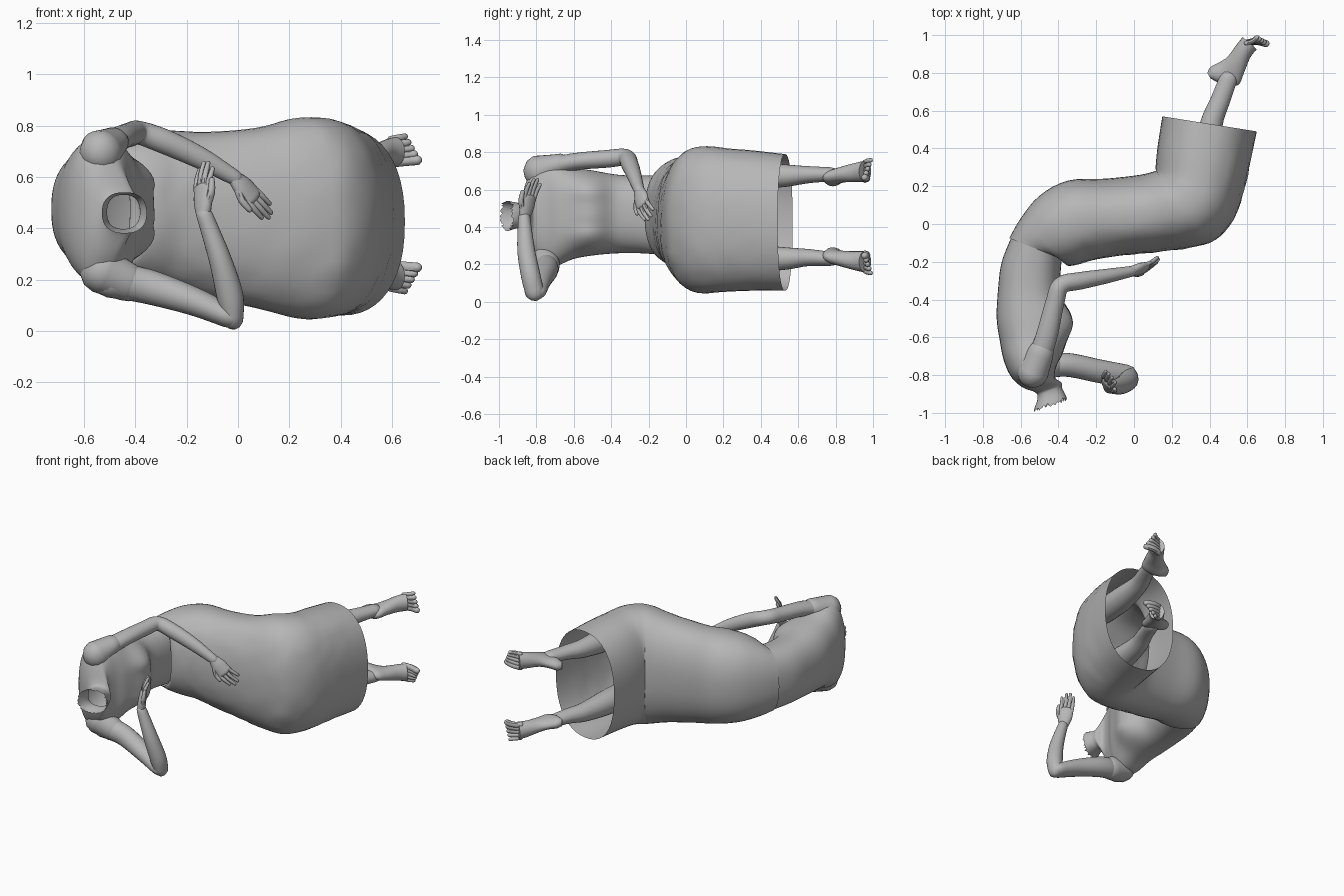
import bpy, bmesh, math, random
from mathutils import Vector as V, noise

if "Cube" in bpy.data.objects:
    bpy.data.objects.remove(bpy.data.objects["Cube"])

random.seed(4)
grey = bpy.data.materials.new("plain_grey")
grey.diffuse_color = (0.47, 0.47, 0.47, 1)
grey.use_nodes = True
grey.node_tree.nodes["Principled BSDF"].inputs["Base Color"].default_value = grey.diffuse_color
UP = V((0, 0, 1))


def spline(rows, steps):
    """Catmull-Rom interpolation of rows of numbers."""
    out, n = [], len(rows)
    for i in range(n - 1):
        p = [rows[min(max(i + k, 0), n - 1)] for k in (-1, 0, 1, 2)]
        for s in range(steps):
            t = s / steps
            out.append([0.5 * (2 * b + (c - a) * t + (2 * a - 5 * b + 4 * c - d) * t * t
                               + (3 * b - a - 3 * c + d) * t ** 3) for a, b, c, d in zip(*p)])
    out.append(list(rows[-1]))
    return out


def loft(bm, rings, n=24, power=2.0, caps=(True, True)):
    """Skin super-elliptical rings given as (centre, half-axis, half-axis)."""
    loops = []
    for c, u, v in rings:
        loop = []
        for k in range(n):
            a = 2 * math.pi * k / n
            ca, sa = math.cos(a), math.sin(a)
            loop.append(bm.verts.new(c + u * math.copysign(abs(ca) ** (2 / power), ca)
                                     + v * math.copysign(abs(sa) ** (2 / power), sa)))
        loops.append(loop)
    for a, b in zip(loops, loops[1:]):
        for k in range(n):
            bm.faces.new((a[k], a[(k + 1) % n], b[(k + 1) % n], b[k]))
    if caps[0]:
        bm.faces.new(loops[0][::-1])
    if caps[1]:
        bm.faces.new(loops[-1])
    return loops


def slabs(rows, steps=4):
    """Rows: back x, back y, front x, front y, low z, high z."""
    rings = []
    for bx, by, fx, fy, lo, hi in spline(rows, steps):
        rings.append((V(((bx + fx) / 2, (by + fy) / 2, (lo + hi) / 2)),
                      V(((fx - bx) / 2, (fy - by) / 2, 0)), UP * (hi - lo) / 2))
    return rings


def tube(rows, hint=UP, steps=5):
    """Rows: x, y, z, half-width along hint, half-thickness; rounded ends."""
    pts = spline(rows, steps)
    cs = [V(p[:3]) for p in pts]
    rings = []
    for i, p in enumerate(pts):
        t = (cs[min(i + 1, len(cs) - 1)] - cs[max(i - 1, 0)]).normalized()
        u = (hint - t * hint.dot(t)).normalized()
        ring = (cs[i], u * p[3], t.cross(u) * p[4])
        if i in (0, len(pts) - 1):
            sign = -1 if i == 0 else 1
            dome = [(cs[i] + t * sign * p[4] * math.sin(a), ring[1] * math.cos(a),
                     ring[2] * math.cos(a)) for a in (0.5, 1.0, 1.4)]
            rings += dome[::-1] + [ring] if i == 0 else [ring] + dome
        else:
            rings.append(ring)
    return rings


def finish(name, bm):
    bmesh.ops.recalc_face_normals(bm, faces=bm.faces)
    me = bpy.data.meshes.new(name)
    bm.to_mesh(me)
    bm.free()
    ob = bpy.data.objects.new(name, me)
    bpy.context.collection.objects.link(ob)
    me.materials.append(grey)
    bpy.ops.object.select_all(action='DESELECT')
    ob.select_set(True)
    bpy.context.view_layer.objects.active = ob
    bpy.ops.object.shade_smooth_by_angle(angle=math.radians(45))
    return ob


def part(name, rings, **kw):
    bm = bmesh.new()
    loft(bm, rings, **kw)
    return finish(name, bm)


# Skirt: hips, bent knees and open hem in one shell, lightly rumpled in front
bm = bmesh.new()
loft(bm, slabs([
    (-.66, -.075, -.37, -.19, .245, .685), (-.60, .03, -.355, -.22, .22, .72),
    (-.50, .15, -.30, -.215, .19, .76), (-.35, .23, -.22, -.19, .165, .78),
    (-.15, .24, -.10, -.17, .13, .775), (.03, .26, .10, -.15, .09, .79),
    (.11, .28, .30, -.125, .055, .825), (.115, .285, .43, -.085, .045, .832),
    (.115, .29, .525, .02, .05, .83), (.115, .31, .575, .15, .055, .82),
    (.125, .41, .61, .30, .06, .81), (.15, .57, .65, .49, .06, .79)]),
    n=48, power=2.3, caps=(False, False))
bm.normal_update()
for v in bm.verts:
    if v.co.y < 0 and v.co.x > -.3 or v.co.x > .45 and v.co.y < .4:
        v.co += v.normal * .005 * noise.noise(v.co * 14)
finish("skirt", bm)

# Torso flowing into shoulders and a ragged open neck, with a swelling for the bust
bm = bmesh.new()
loops = loft(bm, slabs([
    (-.64, -.05, -.38, -.16, .25, .68), (-.70, -.20, -.39, -.28, .26, .675),
    (-.72, -.35, -.39, -.38, .26, .68), (-.727, -.50, -.365, -.47, .25, .70),
    (-.71, -.62, -.37, -.58, .23, .72), (-.69, -.72, -.38, -.68, .19, .75),
    (-.65, -.81, -.41, -.75, .19, .755), (-.59, -.865, -.42, -.81, .28, .67),
    (-.525, -.89, -.385, -.84, .385, .55), (-.51, -.92, -.38, -.87, .395, .53),
    (-.53, -.985, -.355, -.92, .38, .54)], 5),
    n=56, power=2.4, caps=(False, False))
for v in bm.verts:
    if v.co.x > -.5:
        g = max(math.exp(-((v.co.y + .53) / .1) ** 2 - ((v.co.z - z) / .095) ** 2)
                for z in (.36, .47, .59))
        dip = 1 - .25 * math.exp(-((v.co.z - .475) / .04) ** 2)
        v.co.x += .053 * g * dip * min(1, (v.co.x + .5) / .08)
for i, v in enumerate(loops[-1]):
    v.co.y += random.uniform(-.014, .004) + (.006 if i % 2 else -.006)
finish("torso", bm)

# Arms and short sleeves
part("upper_arm_and_forearm", tube([
    (-.54, -.80, .69, .06, .06), (-.47, -.62, .745, .047, .058),
    (-.42, -.42, .765, .047, .05), (-.385, -.325, .772, .046, .047),
    (-.28, -.30, .735, .048, .046), (-.14, -.275, .67, .042, .038),
    (-.01, -.25, .595, .03, .028)]))
part("upper_sleeve", tube([(-.535, -.785, .695, .09, .083), (-.495, -.685, .732, .06, .07)]))
part("lower_arm", tube([
    (-.50, -.76, .20, .07, .065), (-.36, -.745, .175, .068, .063),
    (-.18, -.78, .118, .056, .062), (-.04, -.805, .058, .045, .06)]))
part("lower_forearm", tube([
    (-.02, -.81, .055, .042, .05), (-.032, -.83, .14, .052, .052),
    (-.07, -.855, .28, .044, .047), (-.13, -.865, .45, .032, .032)], V((1, 0, 0))))
part("lower_sleeve", tube([(-.53, -.76, .235, .09, .085), (-.43, -.745, .19, .076, .07)]))


def hand(name, wrist, tip, side, thumb, curl):
    """Flat palm, four curled fingers and a thumb."""
    w, t = V(wrist), V(tip)
    d = t - w
    side = V(side)
    side = (side - d * side.dot(d) / d.length_squared).normalized()
    bend = V(curl)
    nrm = d.normalized().cross(side)
    bm = bmesh.new()
    loft(bm, tube([(*w, .03, .026), (*(w + d * .25), .046, .026),
                   (*(w + d * .52), .046, .02)], side), n=16)
    for k in range(4):
        o = side * (k - 1.5) * .023
        reach = (.9, 1.0, .98, .85)[k]
        rows = [(*(w + d * f * (reach if f > .5 else 1) + o * (.9 + f * .2) + bend * b), r, r)
                for f, b, r in ((.48, 0, .0125), (.76, .2, .012), (1, 1, .009))]
        loft(bm, tube(rows, side, 3), n=8)
    rows = [(*(w + d * f + side * thumb * s), r, r)
            for f, s, r in ((.15, .02, .016), (.4, .05, .015), (.62, .055, .011))]
    loft(bm, tube(rows, nrm, 3), n=8)
    finish(name, bm)


hand("upper_hand", (-.015, -.25, .598), (.125, -.215, .45), (.55, .6, .5), -1, (0, .02, 0))
hand("lower_hand", (-.135, -.865, .45), (-.14, -.815, .655), (.6, -.7, 0), 1, (.015, .012, 0))

# Calves and bare feet, big toes facing each other
for side, z, s in (("upper", .675, 1), ("lower", .232, -1)):
    zf = z + (.015 if s > 0 else -.01)
    part(side + "_calf", tube([
        (.36, .12, z, .08, .08), (.375, .32, z, .078, .08), (.41, .53, z, .06, .06),
        (.455, .65, z + .005, .046, .052), (.50, .77, zf - .008 * s, .038, .048)]))
    bm = bmesh.new()
    rows = [(.388, .80, .405, .77, -.022, .022), (.405, .83, .47, .74, -.038, .036),
            (.45, .855, .55, .735, -.04, .038), (.495, .885, .582, .80, -.043, .043),
            (.54, .945, .615, .88, -.052, .052), (.575, .99, .65, .925, -.057, .057)]
    shift = (-.038, -.034, -.022, -.008, .003, .008)
    loft(bm, slabs([r[:4] + (zf + h * s + r[4], zf + h * s + r[5])
                    for r, h in zip(rows, shift)]), n=20)
    for k in range(5):
        r = (.019, .0155, .0145, .0135, .0125)[k]
        zt = zf + s * (-.035 + k * .023)
        loft(bm, tube([(.595, .957, zt, r, r), (.65 - .006 * k, .967, zt + .006 * s, r, r),
                       (.698 - .012 * k, .955 + .008 * k, zt + .01 * s, r, r)], UP, 3), n=8)
    finish(side + "_foot", bm)
